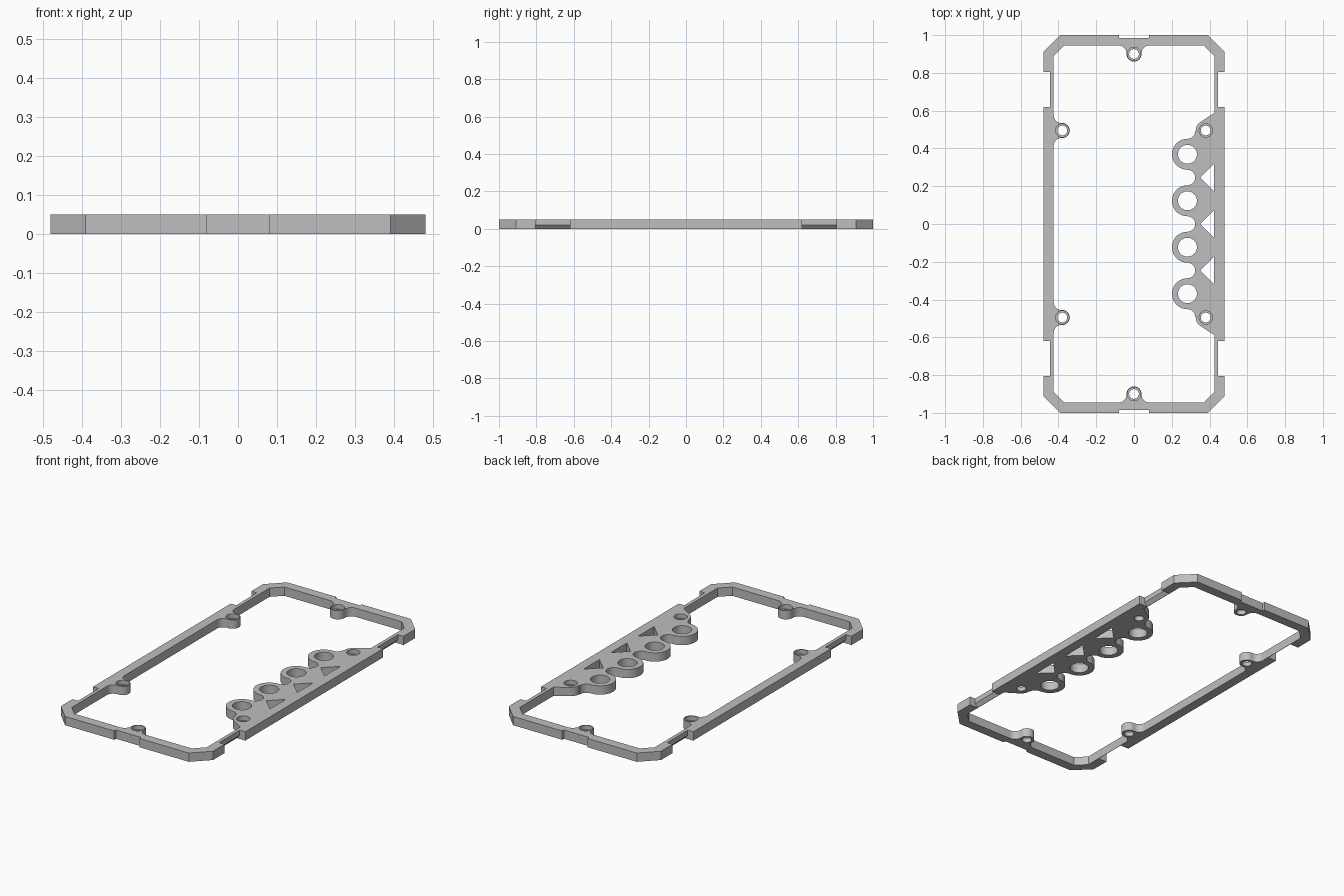
import bpy, bmesh
from math import cos, sin, radians
from mathutils import Vector

if "Cube" in bpy.data.objects:
    bpy.data.objects.remove(bpy.data.objects["Cube"], do_unlink=True)

H = 0.05                        # frame thickness
PITCH, RING_X = 0.246, 0.283    # bay of large rings
RING_R, VOID_R = 0.082, 0.041
BOSS_R, BOSS_X, BOSS_Y, END_Y = 0.04, 0.38, 0.495, 0.9
WALL_X, WALL_Y = 0.425, 0.945


def arc(cx, cy, r, start, end, n=None):
    n = n or max(4, round(abs(end - start) / 9))
    angles = [radians(start + (end - start) * i / n) for i in range(n + 1)]
    return [(cx + r * cos(a), cy + r * sin(a)) for a in angles]


def circle(cx, cy, r):
    return arc(cx, cy, r, 0, 360, 48)[:-1]


def clean(points):
    out = []
    for p in points:
        if not out or (Vector(p) - Vector(out[-1])).length > 0.001:
            out.append(p)
    return out


def prism(bm, points, shift):
    """Closed solid from a flat 3D outline pushed along shift."""
    a = [bm.verts.new(p) for p in points]
    b = [bm.verts.new(Vector(p) + Vector(shift)) for p in points]
    bm.faces.new(a)
    bm.faces.new(b[::-1])
    for i in range(len(a)):
        j = (i + 1) % len(a)
        bm.faces.new((a[j], a[i], b[i], b[j]))


def slab(bm, points, z0, z1):
    prism(bm, [(x, y, z0) for x, y in points], (0, 0, z1 - z0))


def make_object(name, bm):
    bmesh.ops.recalc_face_normals(bm, faces=bm.faces)
    mesh = bpy.data.meshes.new(name)
    bm.to_mesh(mesh)
    bm.free()
    obj = bpy.data.objects.new(name, mesh)
    bpy.context.collection.objects.link(obj)
    return obj


# Outer body: rectangle with chamfered corners
bm = bmesh.new()
slab(bm, [(0.39, -1), (0.48, -0.91), (0.48, 0.91), (0.39, 1),
          (-0.39, 1), (-0.48, 0.91), (-0.48, -0.91), (-0.39, -1)], 0, H)
frame = make_object("frame", bm)

# Half outline of the opening, from the bay round to the opposite wall
half = arc(RING_X, 0, VOID_R, 0, 90)
half += arc(RING_X, PITCH / 2, RING_R, 270, 90)
half += arc(RING_X, PITCH, VOID_R, -90, 90)
half += arc(RING_X, PITCH * 1.5, RING_R, 270, 90)
half += arc(RING_X, PITCH * 2, VOID_R, -90, 0)
half += arc(BOSS_X, BOSS_Y, 0.053, 180, 123)
half += [(WALL_X, 0.588), (WALL_X, 0.89), (0.37, WALL_Y)]
half += arc(0.08, 0.905, BOSS_R, 90, 180)
half += arc(0, END_Y, BOSS_R, 0, -180)
half += arc(-0.08, 0.905, BOSS_R, 0, 90)
half += [(-0.37, WALL_Y), (-WALL_X, 0.89)]
half += arc(-0.385, BOSS_Y + 0.08, BOSS_R, 180, 270)
half += arc(-BOSS_X, BOSS_Y, BOSS_R, 90, -90)
half += arc(-0.385, BOSS_Y - 0.08, BOSS_R, 90, 180)
half = clean(half)
outline = half + [(x, -y) for x, y in reversed(half[1:])]

opening = bmesh.new()
slab(opening, outline, -0.02, H + 0.02)

# Ring holes and triangular windows of the bay
details = bmesh.new()
for i in range(4):
    slab(details, circle(RING_X, (i - 1.5) * PITCH, 0.05), -0.02, H + 0.02)
for i in (-1, 0, 1):
    y = i * PITCH
    slab(details, [(0.35, y), (0.424, y - 0.072), (0.424, y + 0.072)], -0.02, H + 0.02)

# Side notches with an undercut slope, and shallow end notches
for sx in (-1, 1):
    for y in (-0.805, 0.62):
        profile = [(0.445, 0.07), (0.445, 0.02), (0.427, 0), (0.427, -0.02),
                   (0.55, -0.02), (0.55, 0.07)]
        prism(details, [(sx * x, y, z) for x, z in profile], (0, 0.185, 0))
for sy in (-1, 1):
    slab(details, [(-0.08, sy * 0.985), (0.08, sy * 0.985),
                   (0.08, sy * 1.05), (-0.08, sy * 1.05)], -0.02, H + 0.02)

# Screw holes, then the wider counterbores
bores = bmesh.new()
for sy in (-1, 1):
    for x, y in ((-BOSS_X, BOSS_Y), (BOSS_X, BOSS_Y), (0, END_Y)):
        slab(details, circle(x, sy * y, 0.026), -0.02, H + 0.02)
        slab(bores, circle(x, sy * y, 0.035), 0.025, H + 0.02)

bpy.context.view_layer.objects.active = frame
for name, cut in (("opening_cutter", opening), ("detail_cutter", details),
                  ("bore_cutter", bores)):
    cutter = make_object(name, cut)
    cutter.hide_render = True
    mod = frame.modifiers.new(name, "BOOLEAN")
    mod.operation = "DIFFERENCE"
    mod.solver = "EXACT"
    mod.object = cutter
    bpy.ops.object.modifier_apply(modifier=name)
    bpy.data.objects.remove(cutter, do_unlink=True)

# Single grey colour
grey = bpy.data.materials.new("light_grey")
grey.use_nodes = True
colour = (0.52, 0.52, 0.52, 1)
grey.diffuse_color = colour
grey.node_tree.nodes["Principled BSDF"].inputs["Base Color"].default_value = colour
frame.data.materials.clear()
frame.data.materials.append(grey)

for o in bpy.context.selected_objects:
    o.select_set(False)
frame.select_set(True)
bpy.ops.object.shade_smooth_by_angle(angle=radians(30))
